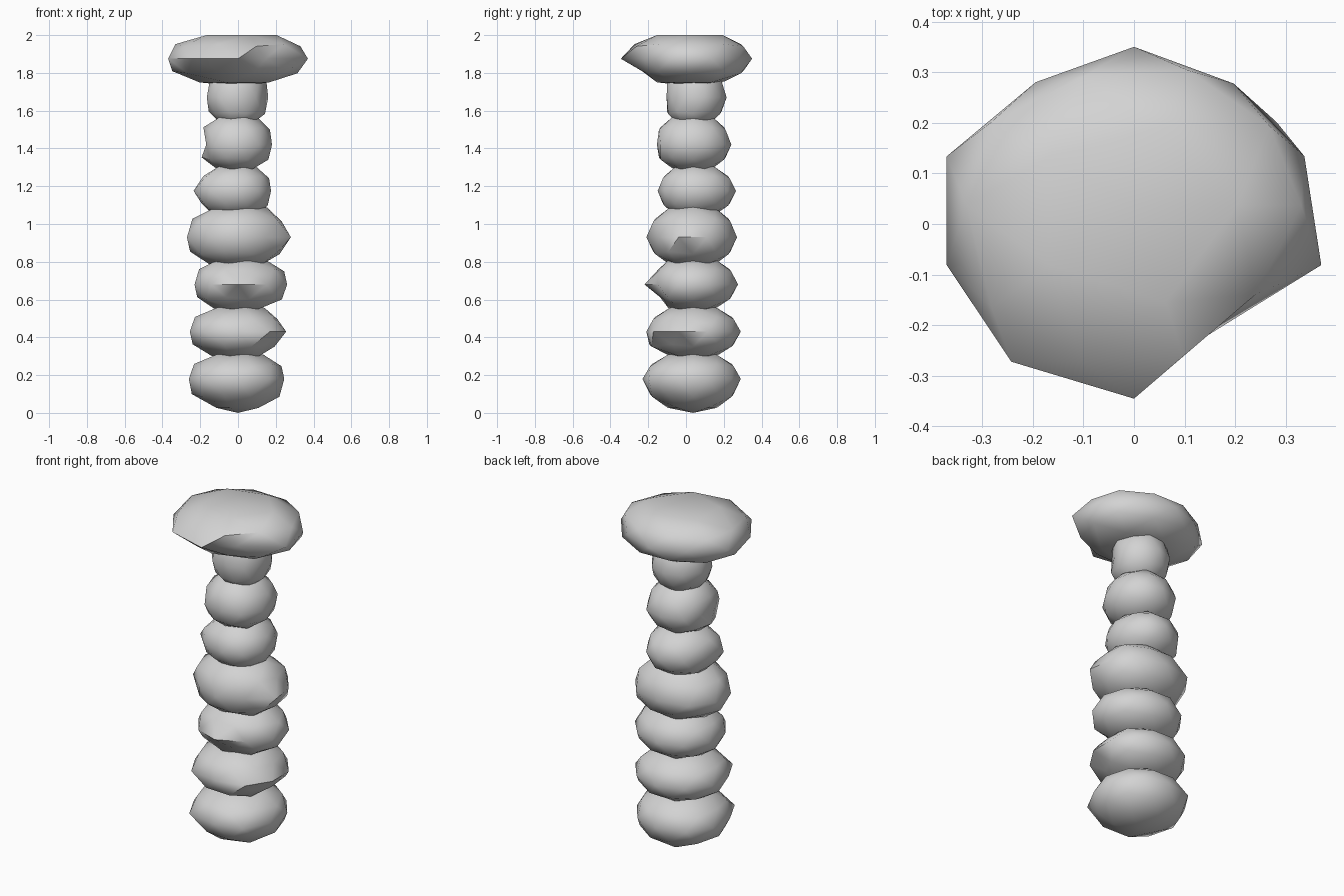
import bpy, bmesh, math
from math import cos, sin, radians
from mathutils import Vector

cube = bpy.data.objects.get("Cube")
if cube:
    bpy.data.objects.remove(cube, do_unlink=True)

stone_grey = bpy.data.materials.new("stone_grey")
stone_grey.use_nodes = True
colour = (0.65, 0.65, 0.65, 1)
stone_grey.diffuse_color = colour
stone_grey.node_tree.nodes["Principled BSDF"].inputs["Base Color"].default_value = colour

CENTRE_Y = 0.037
SIDE = cos(radians(18))  # widest reach of the ball sideways


def stone(name, z, left, right, front, back, up, down, chips=(), top=None):
    """Low-poly ball with its own reach on each side; chips = (angle, height, x factor, y factor)."""
    bm = bmesh.new()
    bmesh.ops.create_icosphere(bm, subdivisions=2, radius=1)
    # Chipped or pulled corners
    picks = []
    for angle, height, fx, fy in chips:
        r = math.sqrt(1 - height * height)
        aim = Vector((r * cos(radians(angle)), r * sin(radians(angle)), height))
        picks.append((min(bm.verts, key=lambda v: (v.co - aim).length), fx, fy))
    for v, fx, fy in picks:
        v.co.x *= fx
        v.co.y *= fy
    # Stretch each side
    for v in bm.verts:
        x, y, h = v.co
        v.co.x = x * (right if x > 0 else left) / SIDE
        v.co.y = CENTRE_Y + y * (back - CENTRE_Y if y > 0 else front + CENTRE_Y)
        v.co.z = z + h * (up if h > 0 else down)
        if top:
            v.co.z = min(v.co.z, top)
    mesh = bpy.data.meshes.new(name)
    bm.to_mesh(mesh)
    bm.free()
    mesh.materials.append(stone_grey)
    obj = bpy.data.objects.new(name, mesh)
    bpy.context.collection.objects.link(obj)
    bpy.ops.object.select_all(action="DESELECT")
    obj.select_set(True)
    bpy.context.view_layer.objects.active = obj
    bpy.ops.object.shade_smooth_by_angle(angle=radians(50))


# Stacked column, bottom to top
stone("base_stone", 0.18, 0.26, 0.245, 0.23, 0.29, 0.15, 0.18,
      [(-36, -0.45, 0.93, 0.97), (180, -0.85, 0.8, 1), (-126, 0, 1.15, 1.08),
       (-54, 0, 1.1, 1.08), (126, 0, 1.08, 1.04)])
stone("column_stone_1", 0.43, 0.255, 0.255, 0.21, 0.29, 0.148, 0.15,
      [(-36, -0.45, 0.75, 0.85), (0, -0.53, 0.85, 1), (0, 0.53, 0.87, 1),
       (-126, 0, 1.15, 1.1), (-72, -0.53, 1, 1.1), (-108, -0.45, 1, 1.1),
       (-54, 0, 1.07, 1.05)])
stone("column_stone_2", 0.68, 0.23, 0.26, 0.22, 0.275, 0.155, 0.15,
      [(-72, -0.53, 0.8, 0.74), (-108, -0.45, 0.95, 0.8), (-54, 0, 0.95, 0.9),
       (-72, 0.45, 1, 0.85), (-108, 0.53, 1, 0.87)])
stone("column_stone_3", 0.93, 0.27, 0.28, 0.21, 0.27, 0.185, 0.17,
      [(0, 0.45, 0.88, 1), (0, -0.53, 0.88, 1), (18, 0, 0.92, 1),
       (-54, 0, 0.85, 0.9), (-126, 0, 0.9, 0.95), (126, 0, 1.08, 1.05),
       (144, 0.45, 0.92, 0.92), (144, -0.53, 0.92, 0.92)])
stone("column_stone_4", 1.175, 0.235, 0.175, 0.15, 0.265, 0.15, 0.15,
      [(162, 0, 0.85, 1), (180, 0.53, 0.87, 1), (180, -0.45, 0.87, 1),
       (126, 0, 0.92, 0.96)])
stone("column_stone_5", 1.42, 0.205, 0.18, 0.175, 0.24, 0.175, 0.15,
      [(162, 0, 0.82, 1), (-162, 0, 0.82, 1), (-90, 0, 1, 0.9),
       (54, 0, 1.06, 1.03)])
stone("column_stone_6", 1.67, 0.165, 0.16, 0.125, 0.215, 0.19, 0.165,
      [(-18, 0, 0.84, 0.85), (-54, 0, 0.95, 0.88), (-90, 0, 1, 0.86)])

# Wide cap with one broken corner and an undercut front
stone("cap_stone", 1.875, 0.37, 0.37, 0.345, 0.35, 0.147, 0.147,
      [(-54, 0, 0.64, 0.83), (18, 0, 0.91, 1), (0, 0.45, 0.95, 1), (0, -0.53, 0.95, 1),
       (54, 0, 0.86, 0.95), (126, 0, 0.85, 0.96), (-126, 0, 1.06, 1),
       (-36, 0.53, 0.9, 0.92), (-36, -0.45, 0.9, 0.92), (-72, 0.45, 0.9, 0.92),
       (-72, -0.53, 0.8, 0.8), (-108, -0.45, 0.92, 0.83)], top=2.0)
